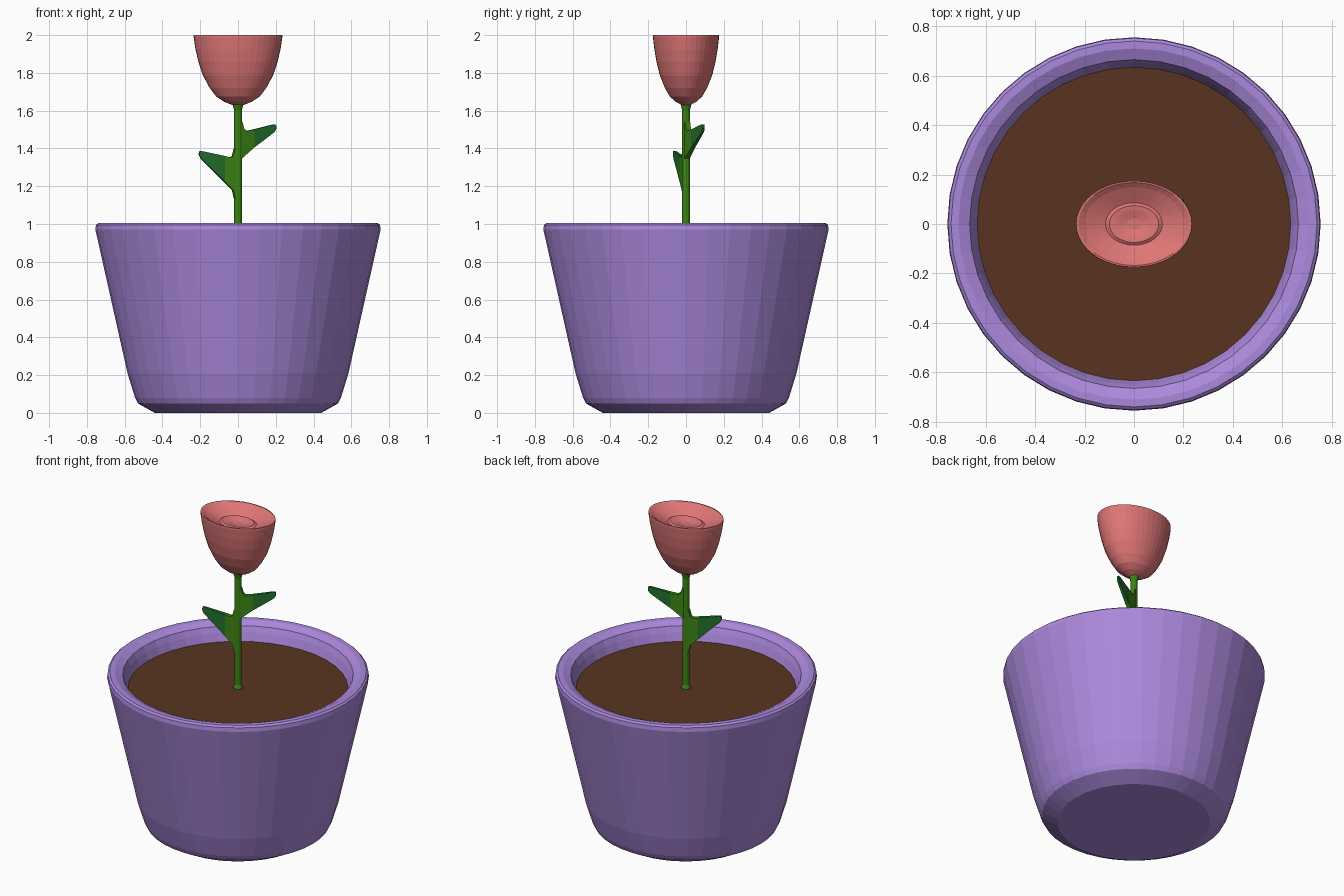
import bpy, bmesh
from math import sin, cos, pi, radians

if "Cube" in bpy.data.objects:
    bpy.data.objects.remove(bpy.data.objects["Cube"])


def material(name, rgb):
    m = bpy.data.materials.new(name)
    m.diffuse_color = (*rgb, 1)
    m.use_nodes = True
    m.node_tree.nodes["Principled BSDF"].inputs["Base Color"].default_value = m.diffuse_color
    return m


PURPLE = material("pot_purple", (0.41, 0.25, 0.72))
BROWN = material("soil_brown", (0.10, 0.034, 0.014))
RED = material("petal_red", (0.73, 0.18, 0.18))
GREEN = material("stem_green", (0.045, 0.23, 0.007))
DARK = material("leaf_green", (0.017, 0.16, 0.025))


def finish(bm, name, mats):
    bmesh.ops.recalc_face_normals(bm, faces=bm.faces)
    me = bpy.data.meshes.new(name)
    bm.to_mesh(me)
    bm.free()
    for m in mats:
        me.materials.append(m)
    ob = bpy.data.objects.new(name, me)
    bpy.context.collection.objects.link(ob)
    return ob


def lathe(name, profile, mat, sides, squash=1.0):
    """Spin (radius, z) points about z; both ends are capped."""
    bm = bmesh.new()
    rings = []
    for r, z in profile:
        rings.append([bm.verts.new((r * cos(2 * pi * i / sides),
                                    r * squash * sin(2 * pi * i / sides), z))
                      for i in range(sides)])
    for a, b in zip(rings, rings[1:]):
        for i in range(sides):
            j = (i + 1) % sides
            bm.faces.new((a[i], a[j], b[j], b[i]))
    bm.faces.new(rings[0])
    bm.faces.new(rings[-1])
    return finish(bm, name, [mat])


def leaf(name, angle, joint, blade):
    """Thin tapering plate from (distance, z) outlines, turned about the stem."""
    ca, sa = cos(radians(angle)), sin(radians(angle))
    bm = bmesh.new()
    for index, outline in enumerate((joint, blade)):
        sheets = []
        for side in (-1, 1):
            ring = []
            for d, z in outline:
                t = side * (0.016 - 0.045 * d)
                ring.append(bm.verts.new((d * ca - t * sa, d * sa + t * ca, z)))
            sheets.append(ring)
        a, b = sheets
        n = len(outline)
        faces = [bm.faces.new(a), bm.faces.new(b)]
        for i in range(n):
            j = (i + 1) % n
            faces.append(bm.faces.new((a[i], a[j], b[j], b[i])))
        for f in faces:
            f.material_index = index
    return finish(bm, name, [GREEN, DARK])


# Pot with chamfered foot and rounded rim
lathe("pot", [(0.44, 0.0), (0.53, 0.05), (0.545, 0.08), (0.585, 0.21),
              (0.755, 0.97), (0.752, 0.995), (0.74, 1.005), (0.71, 1.005),
              (0.665, 0.985), (0.65, 0.95), (0.628, 0.88)], PURPLE, 40)

# Soil
lathe("soil", [(0.63, 0.88), (0.634, 0.90)], BROWN, 40)

# Stem, flared at both ends
lathe("stem", [(0.028, 0.89), (0.028, 0.905), (0.02, 0.925), (0.02, 1.60),
               (0.028, 1.63), (0.03, 1.65)], GREEN, 12)

# Flower cup, oval with a shallow dished top
lathe("flower", [(0.03, 1.63), (0.075, 1.648), (0.115, 1.675), (0.15, 1.72),
                 (0.185, 1.785), (0.21, 1.86), (0.225, 1.925), (0.235, 1.99),
                 (0.234, 2.0), (0.225, 2.0), (0.20, 1.985), (0.145, 1.962),
                 (0.115, 1.95), (0.10, 1.958), (0.075, 1.955), (0.03, 1.945)],
      RED, 40, 0.745)

# Leaves on opposite sides, each with a green web joining the stem
leaf("right_leaf", 25,
     [(0.0, 1.33), (0.02, 1.35), (0.09, 1.405), (0.09, 1.50), (0.045, 1.492),
      (0.03, 1.505), (0.02, 1.54), (0.0, 1.54)],
     [(0.09, 1.405), (0.15, 1.445), (0.212, 1.488), (0.222, 1.505),
      (0.22, 1.525), (0.205, 1.527), (0.09, 1.50)])
leaf("left_leaf", 180 + 17,
     [(0.0, 1.12), (0.02, 1.14), (0.03, 1.18), (0.075, 1.222), (0.075, 1.36),
      (0.045, 1.352), (0.03, 1.36), (0.02, 1.40), (0.0, 1.40)],
     [(0.075, 1.222), (0.14, 1.285), (0.205, 1.345), (0.217, 1.37),
      (0.212, 1.386), (0.195, 1.385), (0.075, 1.36)])
